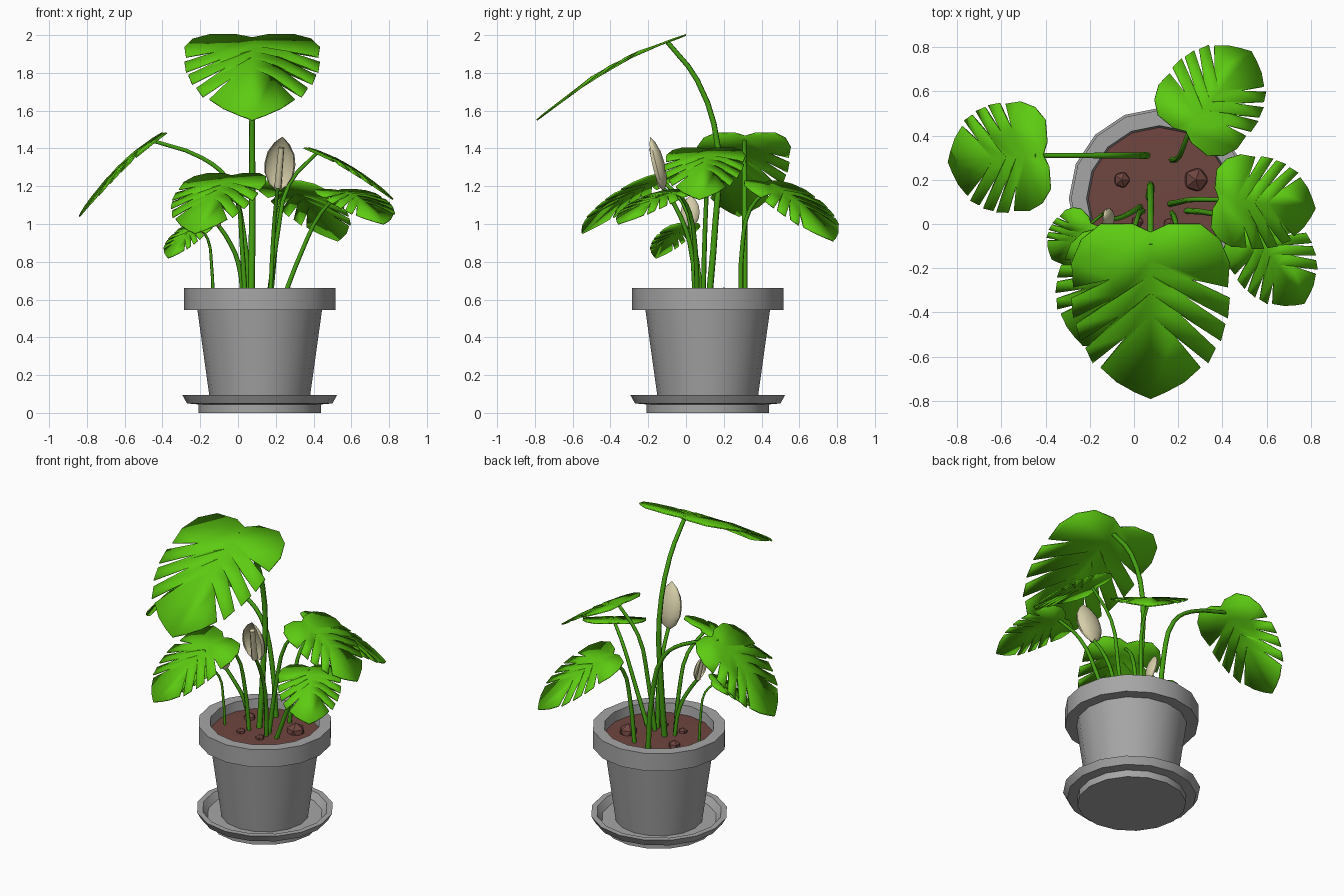
import bpy, bmesh, math
from mathutils import Vector as V

if "Cube" in bpy.data.objects:
    bpy.data.objects.remove(bpy.data.objects["Cube"])

def material(name, rgb):
    m = bpy.data.materials.new(name)
    m.diffuse_color = (*rgb, 1)
    m.use_nodes = True
    m.node_tree.nodes["Principled BSDF"].inputs["Base Color"].default_value = m.diffuse_color
    return m

GREY = material("pot grey", (0.38, 0.38, 0.38))
SOIL = material("soil brown", (0.16, 0.06, 0.05))
LEAF = material("leaf green", (0.11, 0.60, 0.006))
STEM = material("stem green", (0.06, 0.36, 0.006))
CREAM = material("flower cream", (0.66, 0.61, 0.39))
CX = CY = 0.115

def activate(ob):
    bpy.ops.object.select_all(action='DESELECT')
    ob.select_set(True)
    bpy.context.view_layer.objects.active = ob

def finish(bm, name, mat, angle=None):
    me = bpy.data.meshes.new(name)
    bm.to_mesh(me)
    bm.free()
    ob = bpy.data.objects.new(name, me)
    bpy.context.collection.objects.link(ob)
    me.materials.append(mat)
    if angle:
        activate(ob)
        bpy.ops.object.shade_smooth_by_angle(angle=math.radians(angle))
    return ob

def lathe(name, profile, mat, n=16):
    """Revolve (radius, z) points around the pot axis; radius 0 closes the shape."""
    bm = bmesh.new()
    rings = []
    for r, z in profile:
        k = n if r else 1
        rings.append([bm.verts.new((CX + r * math.cos(2 * math.pi * i / n),
                                    CY + r * math.sin(2 * math.pi * i / n), z)) for i in range(k)])
    for a, b in zip(rings, rings[1:]):
        for i in range(n):
            j = (i + 1) % n
            f = [a[i % len(a)], a[j % len(a)], b[j % len(b)], b[i % len(b)]]
            bm.faces.new(list(dict.fromkeys(f)))
    bmesh.ops.recalc_face_normals(bm, faces=bm.faces)
    return finish(bm, name, mat, 30)

# Saucer, pot and soil
lathe("saucer", [(0, 0), (.325, 0), (.325, .045), (.385, .05), (.41, .095),
                 (.375, .095), (.345, .055), (0, .055)], GREY)
lathe("pot", [(0, .056), (.262, .056), (.33, .545), (.40, .545), (.40, .66),
              (.33, .66), (.32, .58), (0, .58)], GREY)
lathe("soil", [(0, .585), (.322, .585), (.322, .60), (0, .61)], SOIL)
for i, (x, y, r) in enumerate([(-.055, .2, .04), (.28, .2, .06), (.015, .01, .03), (.16, .0, .03)]):
    bm = bmesh.new()
    bmesh.ops.create_icosphere(bm, subdivisions=1, radius=r)
    bmesh.ops.translate(bm, verts=bm.verts, vec=(x, y, .605))
    finish(bm, f"soil_lump_{i + 1}", SOIL)

def stem(name, pts, r0, r1, mat=STEM):
    """Tapered six-sided tube through the points, smoothed as a curve."""
    cu = bpy.data.curves.new(name, 'CURVE')
    cu.dimensions = '3D'
    cu.bevel_depth, cu.bevel_resolution = 1, 1
    cu.resolution_u = 3
    cu.use_fill_caps = True
    sp = cu.splines.new('BEZIER')
    sp.bezier_points.add(len(pts) - 1)
    for i, (b, p) in enumerate(zip(sp.bezier_points, pts)):
        b.co = p
        b.handle_left_type = b.handle_right_type = 'AUTO'
        b.radius = r0 + (r1 - r0) * i / (len(pts) - 1)
    ob = bpy.data.objects.new(name, cu)
    bpy.context.collection.objects.link(ob)
    cu.materials.append(mat)
    activate(ob)
    bpy.ops.object.convert(target='MESH')

# Half leaf: fingers between the cuts, as (along, across) in leaf lengths
MID = [-.08, .08, .17, .28, .42, 1]
CUT = [None, (.19, .22), (.29, .18), (.41, .16), (.55, .13), None]
FINGERS = [[(-.13, .10), (-.13, .28), (-.04, .39), (.10, .445), (.25, .435)],
           [(.32, .445), (.45, .435)],
           [(.49, .42), (.60, .395)],
           [(.65, .365), (.75, .325)],
           [(.78, .28), (.88, .19), (.95, .09)]]

def leaf(name, base, tip):
    base, d = V(base), V(tip) - V(base)
    L = d.length
    d.normalize()
    side = d.cross(V((0, 0, 1))).normalized()
    up = side.cross(d)
    bm = bmesh.new()

    def vert(u, v):
        h = .22 * u * (1 - u) - .22 * v * v + .10 * abs(v) * (1 - abs(u))
        return bm.verts.new(base + L * (u * d + v * side + h * up))

    mids = [vert(u, 0) for u in MID]
    for s in (1, -1):
        cuts = [c and vert(c[0], s * c[1]) for c in CUT]
        for i, finger in enumerate(FINGERS):
            loop = [mids[i], cuts[i]] + [vert(u, s * v) for u, v in finger] + [cuts[i + 1], mids[i + 1]]
            loop = [p for p in loop if p]
            bm.faces.new(loop if s < 0 else loop[::-1])
    bmesh.ops.triangulate(bm, faces=bm.faces, ngon_method='EAR_CLIP')
    bmesh.ops.recalc_face_normals(bm, faces=bm.faces)
    ob = finish(bm, name, LEAF, 40)
    so = ob.modifiers.new("thickness", 'SOLIDIFY')
    so.thickness, so.offset = .008, 0

# Each leaf: name, tip, stem thickness, stem path ending where the blade starts
LEAVES = [
    ("tall_front", (.075, -.79, 1.55), .019,
     [(.07, .12, .58), (.075, .155, 1.0), (.075, .17, 1.4), (.075, .06, 1.76), (.075, -.1, 1.965)]),
    ("left", (-.84, .28, 1.04), .016,
     [(.06, .31, .58), (.03, .31, .95), (-.05, .31, 1.23), (-.19, .31, 1.35), (-.45, .31, 1.44)]),
    ("back", (.53, .78, .91), .014,
     [(.17, .29, .58), (.2, .3, .9), (.22, .34, 1.08), (.26, .45, 1.2)]),
    ("right_upper", (.82, .07, 1.13), .014,
     [(.16, .09, .58), (.21, .1, .95), (.27, .11, 1.21), (.42, .11, 1.38)]),
    ("right_lower", (.77, -.36, 1.0), .014,
     [(.23, .06, .58), (.34, .05, .86), (.44, .02, 1.06), (.55, -.04, 1.17)]),
    ("front_left", (-.23, -.55, .95), .014,
     [(.04, .06, .58), (.02, .04, .9), (0, -.02, 1.12), (-.05, -.14, 1.24)]),
    ("small_left", (-.37, -.16, .82), .009,
     [(-.13, .05, .58), (-.14, .045, .78), (-.16, .03, .92), (-.21, -.01, .985)]),
]
for name, tip, r, path in LEAVES:
    stem(name + "_stem", path, r, r * .7)
    leaf(name + "_leaf", path[-1], tip)

def flower(name, base, tip, face, width, path):
    """Hooded petal open towards 'face', with a rod standing inside."""
    base, axis = V(base), V(tip) - V(base)
    f = V(face).normalized()
    side = axis.cross(f).normalized()
    bm = bmesh.new()
    rows = []
    prof = [(0, .12), (.1, .6), (.3, .95), (.5, 1), (.7, .88), (.88, .5), (1, .04)]
    for t, w in prof:
        row = []
        for k in range(9):
            a = math.radians(-115 + 230 * k / 8)
            p = base + axis * t + width * w * (side * math.sin(a) - f * .5 * math.cos(a))
            row.append(bm.verts.new(p))
        rows.append(row)
    for a, b in zip(rows, rows[1:]):
        for k in range(8):
            q = bm.faces.new([a[k], a[k + 1], b[k + 1], b[k]])
            q.normal_update()
            c = q.calc_center_median()
            axis_point = base + axis * ((c - base).dot(axis) / axis.length_squared)
            if q.normal.dot(c - axis_point) < 0:
                q.normal_flip()
    finish(bm, name + "_hood", CREAM, 40)
    stem(name + "_rod", [base + axis * t + f * width * .05 for t in (.05, .4, .8)],
         width * .25, width * .2, CREAM)
    stem(name + "_stem", path + [base + axis * .06], .013, .011)

# Two hooded flowers
flower("front_flower", (.21, -.12, 1.18), (.235, -.19, 1.46), (-.1, -1, -.25), .082,
       [(.17, .05, .58), (.185, .02, .9), (.2, -.06, 1.1)])
flower("small_flower", (-.1, .02, .98), (-.14, .025, 1.15), (-1, .1, -.2), .05,
       [(.03, .08, .58), (0, .06, .8), (-.06, .03, .93)])
